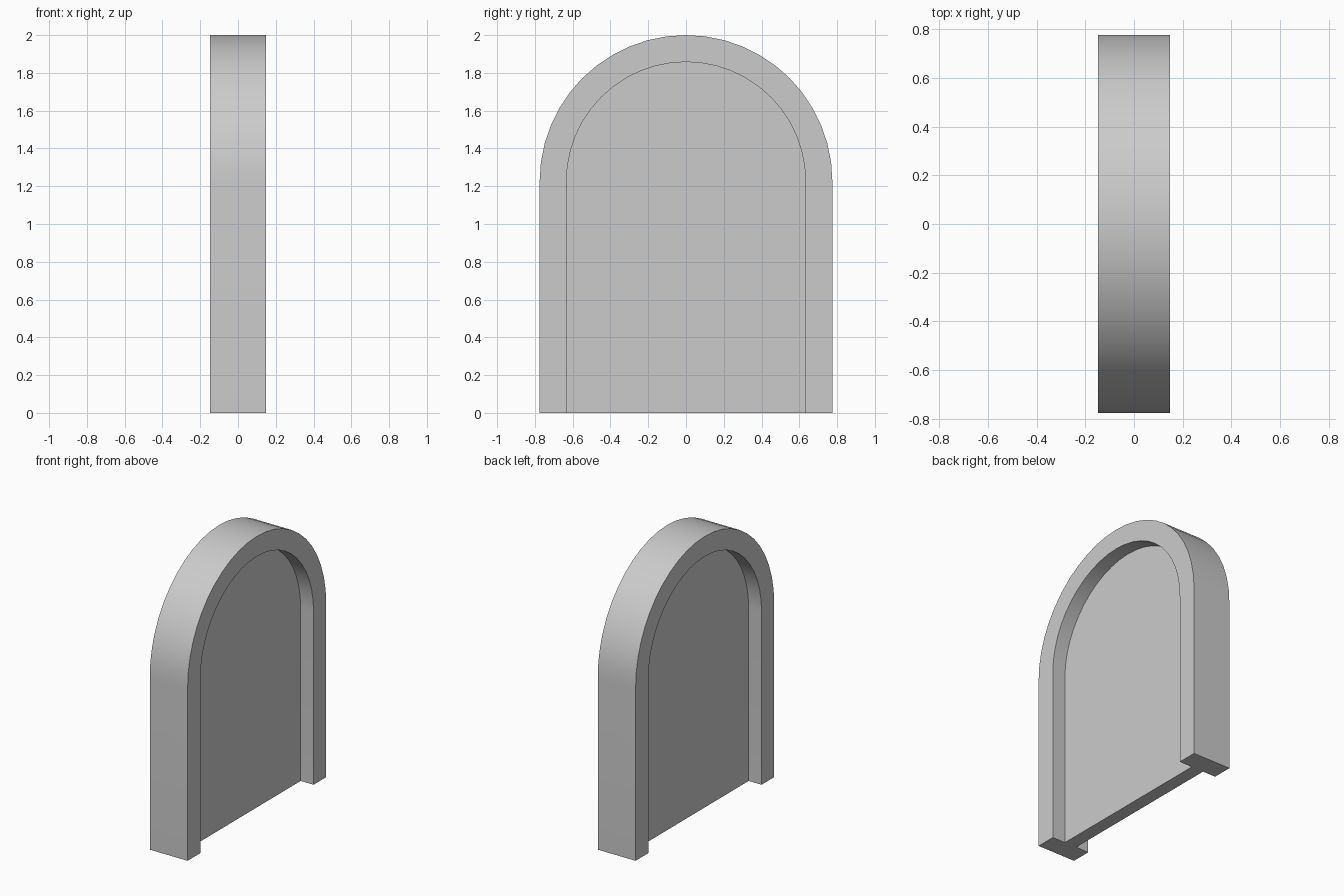
import bpy, bmesh, math

if "Cube" in bpy.data.objects:
    bpy.data.objects.remove(bpy.data.objects["Cube"])

SPRING = 1.225          # height where the arch begins
OUTER, INNER = 0.775, 0.633
FRAME_X, PANEL_X = 0.148, 0.047
SEGMENTS = 24

bm = bmesh.new()


def arch_line(radius, x):
    """Open arch outline: foot, half circle, foot."""
    pts = [(radius, 0)]
    for i in range(SEGMENTS + 1):
        a = math.pi * i / SEGMENTS
        pts.append((radius * math.cos(a), SPRING + radius * math.sin(a)))
    pts.append((-radius, 0))
    return [bm.verts.new((x, y, z)) for y, z in pts]


# Cross-section of the surround, from back recess round the outside to front recess
section = [(INNER, -PANEL_X), (INNER, -FRAME_X), (OUTER, -FRAME_X),
           (OUTER, FRAME_X), (INNER, FRAME_X), (INNER, PANEL_X)]
lines = [arch_line(r, x) for r, x in section]
for a, b in zip(lines, lines[1:]):
    for i in range(len(a) - 1):
        bm.faces.new((a[i], a[i + 1], b[i + 1], b[i]))

# Recessed panel, back and front
bm.faces.new(lines[0])
bm.faces.new(lines[-1])

# Underside: two jamb feet joined by the panel's bottom edge
bm.faces.new([l[0] for l in lines])
bm.faces.new([l[-1] for l in lines])
bm.faces.new((lines[0][0], lines[-1][0], lines[-1][-1], lines[0][-1]))

bmesh.ops.recalc_face_normals(bm, faces=bm.faces)
mesh = bpy.data.meshes.new("arched_panel")
bm.to_mesh(mesh)
bm.free()

# Smooth arch, crisp edges
panel = bpy.data.objects.new("arched_panel", mesh)
bpy.context.collection.objects.link(panel)
bpy.context.view_layer.objects.active = panel
panel.select_set(True)
bpy.ops.object.shade_smooth_by_angle(angle=math.radians(30))
